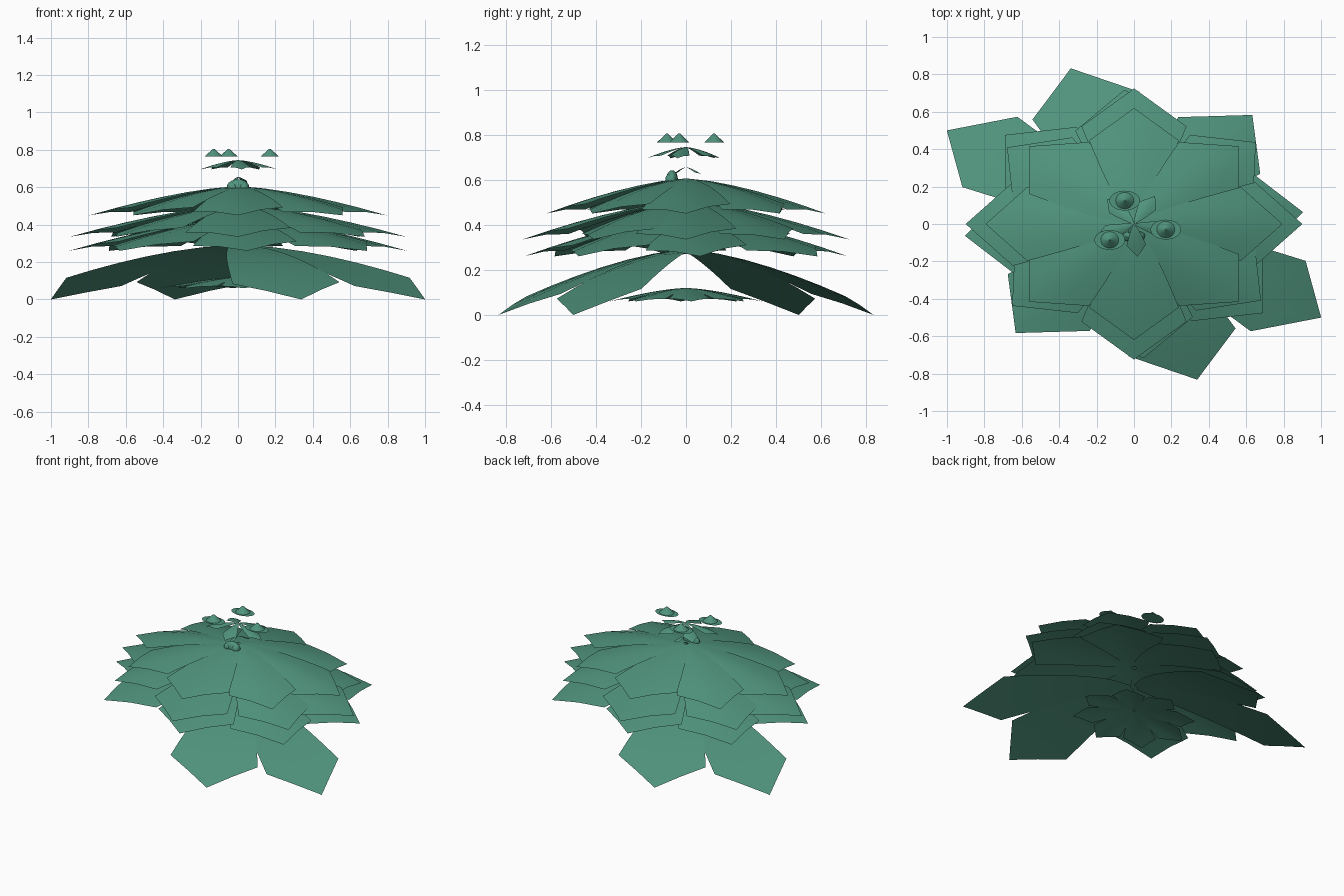
import bpy, bmesh, math

if "Cube" in bpy.data.objects:
    bpy.data.objects.remove(bpy.data.objects["Cube"])

green = bpy.data.materials.new("leaf green")
green.diffuse_color = (0.08, 0.295, 0.205, 1)
green.use_nodes = True
green.node_tree.nodes["Principled BSDF"].inputs["Base Color"].default_value = green.diffuse_color
STRETCH = 1.25  # foliage is wider in x than in y


def finish(name, bm, smooth=30):
    me = bpy.data.meshes.new(name)
    bm.to_mesh(me)
    bm.free()
    me.materials.append(green)
    ob = bpy.data.objects.new(name, me)
    bpy.context.collection.objects.link(ob)
    bpy.ops.object.select_all(action='DESELECT')
    ob.select_set(True)
    bpy.context.view_layer.objects.active = ob
    bpy.ops.object.shade_smooth_by_angle(angle=math.radians(smooth))
    return ob


def add_leaf(bm, angle, length, top, drop, width=0.31, shoulder=0.72, sag=0.03,
             power=1.5, fill=0.75, roll=0.0, rot=0):
    """Drooping sheet leaf: narrow at the root, broad shoulders, pointed tip."""
    rows, cols = 6, 4
    ca, sa = math.cos(math.radians(angle)), math.sin(math.radians(angle))
    cr, sr = math.cos(math.radians(rot)), math.sin(math.radians(rot))
    grid = []
    for i in range(rows + 1):
        u = 0.02 + 0.98 * i / rows
        line = []
        for j in range(cols + 1):
            v = 2 * j / cols - 1
            r = u * (shoulder + (1 - shoulder) * (1 - abs(v)))
            w = width * u ** fill * v
            x = (r * ca - w * sa) * length * STRETCH
            y = (r * sa + w * ca) * length
            z = top - drop * r ** power - sag * u * v * v + roll * u * v
            line.append(bm.verts.new((x * cr - y * sr, x * sr + y * cr, z)))
        grid.append(line)
    for a, b in zip(grid, grid[1:]):
        for j in range(cols):
            bm.faces.new((a[j], b[j], b[j + 1], a[j + 1]))


def leaf_layer(name, leaves, top, drop, **kw):
    """Build a ring of leaves from (angle, length) pairs."""
    bm = bmesh.new()
    for a, length in leaves:
        add_leaf(bm, a, length, top, drop, **kw)
    return finish(name, bm)


def half_turn(*leaves):
    return list(leaves) + [(a + 180, length) for a, length in leaves]


# Three overlapping tiers of foliage
leaf_layer("upper_leaves", half_turn((0, 0.635), (43, 0.61), (90, 0.62), (137, 0.61)),
           0.605, 0.155, roll=0.012)
leaf_layer("middle_leaves", half_turn((0, 0.72), (40, 0.68), (90, 0.725), (143, 0.68)),
           0.505, 0.17, roll=0.012)
leaf_layer("lower_leaves", half_turn((0, 0.725), (45, 0.76), (90, 0.72), (135, 0.74)),
           0.435, 0.175, rot=4, roll=0.012)

# Large drooping ground leaves, in two opposite pairs
leaf_layer("wide_ground_leaves", half_turn((-32, 0.944)), 0.29, 0.29, width=0.235,
           shoulder=0.77, sag=0.0, power=1.5, fill=0.6, roll=0.022)
leaf_layer("short_ground_leaves", half_turn((-72, 0.875)), 0.29, 0.29, width=0.275,
           shoulder=0.76, sag=0.01, power=1.5, fill=0.6, roll=0.005)

# Small rosette under the foliage
leaf_layer("base_rosette", [(4 + 45 * k, 0.34) for k in range(8)], 0.12, 0.06,
           width=0.27, sag=0.012)

# Small crown rosette and loose leaflets above the foliage
leaf_layer("crown_leaves", [(-85 + 72 * k, 0.175) for k in range(5)], 0.745, 0.05,
           width=0.24, shoulder=0.65, sag=0.012)
leaf_layer("heart_leaflets", [(60, 0.075), (-110, 0.06)], 0.655, 0.03, width=0.2, sag=0.005)

# Three flower caps: a thin brim with a cone on it
for i, (x, y) in enumerate(((-0.05, 0.125), (-0.13, -0.085), (0.17, -0.03))):
    bm = bmesh.new()
    rim = bmesh.ops.create_circle(bm, cap_ends=True, segments=24, radius=1)["verts"]
    for v in rim:
        v.co = (x + v.co.x * 0.082, y + v.co.y * 0.053, 0.763)
    cone = bmesh.ops.create_cone(bm, cap_ends=True, segments=24, radius1=1,
                                 radius2=0.08, depth=1)["verts"]
    for v in cone:
        v.co = (x + v.co.x * 0.048, y + v.co.y * 0.044, 0.785 + v.co.z * 0.04)
    finish(f"flower_cap_{i + 1}", bm, 40)

# Bud at the front of the crown: a dome with two round berries
bm = bmesh.new()
for cx, cy, cz, rx, ry, rz in ((0, -0.062, 0.602, 0.06, 0.026, 0.04),
                               (0.03, -0.072, 0.6, 0.026, 0.02, 0.026),
                               (-0.03, -0.072, 0.6, 0.026, 0.02, 0.026)):
    ball = bmesh.ops.create_uvsphere(bm, u_segments=16, v_segments=10, radius=1)["verts"]
    for v in ball:
        v.co = (cx + v.co.x * rx, cy + v.co.y * ry, cz + v.co.z * rz)
finish("front_bud", bm, 60)
